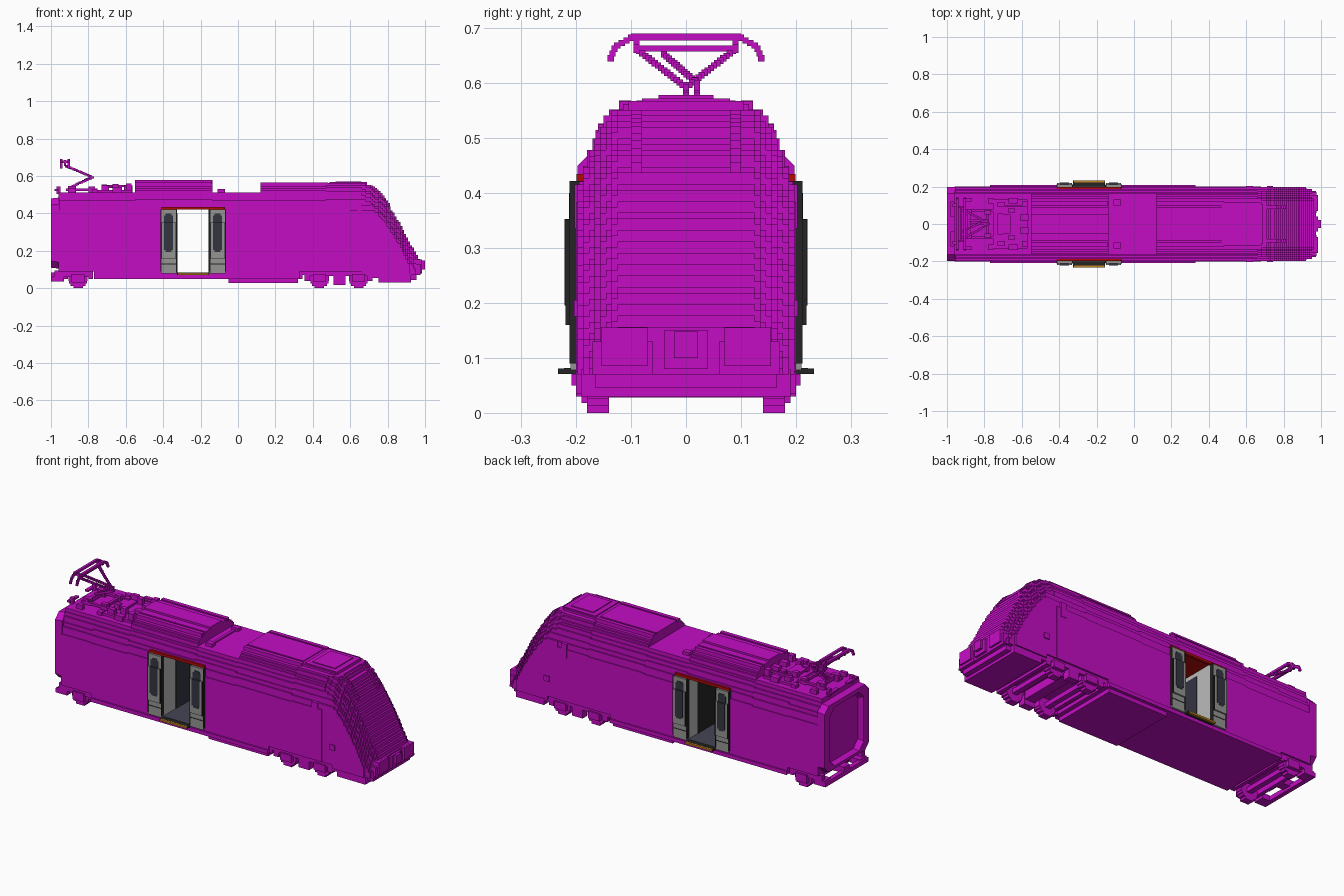
import bpy, bmesh, math
from mathutils import Vector

if "Cube" in bpy.data.objects:
    bpy.data.objects.remove(bpy.data.objects["Cube"])

V = 0.0104  # block size


def material(name, rgb):
    m = bpy.data.materials.new(name)
    m.use_nodes = True
    m.diffuse_color = (*rgb, 1)
    m.node_tree.nodes["Principled BSDF"].inputs["Base Color"].default_value = (*rgb, 1)
    return m


MAGENTA = material("magenta", (0.55, 0.004, 0.55))
GREY = material("door grey", (0.30, 0.30, 0.29))
LIGHT = material("light grey", (0.50, 0.50, 0.50))
BLACK = material("rubber black", (0.018, 0.018, 0.018))
GLASS = material("dark glass", (0.035, 0.035, 0.055))
FLOOR = material("floor blue grey", (0.06, 0.06, 0.09))
RED = material("ceiling red", (0.45, 0.003, 0.003))
ORANGE = material("step orange", (0.55, 0.24, 0.015))


def finish(name, bm, mat):
    bmesh.ops.recalc_face_normals(bm, faces=bm.faces[:])
    me = bpy.data.meshes.new(name)
    bm.to_mesh(me)
    bm.free()
    me.materials.append(mat)
    ob = bpy.data.objects.new(name, me)
    bpy.context.collection.objects.link(ob)
    return ob


def add_prism(bm, pts, a, b, axis="x"):
    """Extrude a closed outline, (y, z) along x or (x, z) along y."""
    put = (lambda p, t: (t, p[0], p[1])) if axis == "x" else (lambda p, t: (p[0], t, p[1]))
    lo = [bm.verts.new(put(p, a)) for p in pts]
    hi = [bm.verts.new(put(p, b)) for p in pts]
    bm.faces.new(lo)
    bm.faces.new(hi)
    for i in range(len(pts)):
        j = (i + 1) % len(pts)
        bm.faces.new((lo[i], lo[j], hi[j], hi[i]))


def add_box(bm, x0, x1, y0, y1, z0, z1):
    add_prism(bm, [(y0, z0), (y1, z0), (y1, z1), (y0, z1)], x0, x1)


def boxes(name, items, mat=MAGENTA, mirror=False):
    bm = bmesh.new()
    for x0, x1, y0, y1, z0, z1 in items:
        add_box(bm, x0, x1, y0, y1, z0, z1)
        if mirror:
            add_box(bm, x0, x1, -y1, -y0, z0, z1)
    return finish(name, bm, mat)


# Body cross-section: (top of band, half width)
SECTION = [(.072, .208), (.38, .2), (.42, .195), (.445, .187), (.475, .18), (.495, .17),
           (.51, .165), (.525, .16), (.54, .15), (.55, .14), (.559, .115), (.568, .09), (1, .05)]


def outline(z0, z1, limit=None):
    """Stepped symmetric outline between two heights."""
    rows = []
    n = max(1, round((z1 - z0) / V))
    for i in range(n):
        a, b = z0 + (z1 - z0) * i / n, z0 + (z1 - z0) * (i + 1) / n
        zm = (a + b) / 2
        hw = next(h for t, h in SECTION if zm < t)
        if limit:
            hw = round(min(hw, limit(zm)) / V) * V
        if rows and abs(rows[-1][2] - hw) < 1e-5:
            rows[-1][1] = b
        else:
            rows.append([a, b, hw])
    right = [(h, z) for a, b, h in rows for z in (a, b)]
    return right + [(-y, z) for y, z in reversed(right)]


def body(name, spans):
    bm = bmesh.new()
    for x0, x1, z0, z1 in spans:
        add_prism(bm, outline(z0, z1), x0, x1)
    return finish(name, bm, MAGENTA)


# Main shell, split around the through doorway
D0, D1 = -.33, -.15
body("rear_body", [(-.96, -.77, .09, .512), (-.77, -.55, .05, .512), (-.55, D0, .05, .578)])
body("door_sill", [(D0, D1, .05, .078)])
body("door_header", [(D0, D1, .432, .578)])
body("front_body", [(D1, -.137, .05, .578), (-.137, .12, .05, .512),
                    (.12, .33, .05, .566), (.33, .47, .09, .566), (.47, .66, .09, .562)])

# Stepped sloping nose
SLOPE = [(.66, .562), (.70, .552), (.75, .515), (.80, .45), (.85, .372),
         (.90, .282), (.94, .205), (.97, .15)]


def slope(x):
    for (xa, za), (xb, zb) in zip(SLOPE, SLOPE[1:]):
        if x <= xb:
            return za + (zb - za) * (x - xa) / (xb - xa)
    return SLOPE[-1][1]


bm = bmesh.new()
x = .66
while x < .965:
    top = round(slope(x + V / 2) / V) * V
    taper = .205 - max(0, x - .89) * .45
    z0 = .09 if x < .72 else .07
    add_prism(bm, outline(z0, top, lambda z: min(taper, .122 + (top - z) * .62)), x, x + V)
    x += V
finish("nose", bm, MAGENTA)

# Windscreen surround ledges on the nose and cab roof hood
boxes("cab_roof_hood", [(.49, .69, -.105, .105, .55, .567), (.52, .66, -.08, .08, .56, .572)])
boxes("windscreen_posts", [(x, x + .012, .08, .1, slope(x) - .03, slope(x) + .006)
                           for x in (.71, .72, .73, .74, .75, .76, .77, .78, .79, .80)], mirror=True)

# Nose front fittings
boxes("buffers", [(.94, .985, .07, .155, .085, .155), (.95, .975, .06, .17, .07, .13)], mirror=True)
boxes("front_coupler", [(.93, .985, -.04, .04, .08, .15), (.98, 1.0, -.022, .022, .10, .148)])
boxes("front_skirt", [(.75, .925, -.19, .19, .03, .08), (.72, .76, -.19, .19, .055, .09),
                      (.92, .955, -.165, .165, .045, .08)])

# Underfloor boxes
boxes("belly", [(-.05, .32, -.19, .19, .028, .055)])
boxes("belly_edge", [(.32, .345, -.19, .19, .05, .095), (.345, .36, -.19, .19, .07, .095)])

# Side hatches
boxes("side_hatches", [(.60, .635, .19, .203, .335, .415), (.71, .742, .19, .204, .175, .205)], mirror=True)


# Bogies
def wheel_outline(cx, cz, r):
    n = 8
    pts = []
    for i in range(n):
        a, b = -r + 2 * r * i / n, -r + 2 * r * (i + 1) / n
        w = math.sqrt(r * r - ((a + b) / 2) ** 2)
        pts += [(w, a), (w, b)]
    return [(cx + w, cz + z) for w, z in pts] + [(cx - w, cz + z) for w, z in reversed(pts)]


bm = bmesh.new()
for cx in (-.855, .435, .645):
    for s in (-1, 1):
        add_prism(bm, wheel_outline(cx, .052, .052), s * .14, s * .18, "y")
    add_box(bm, cx - .015, cx + .015, -.14, .14, .04, .065)
finish("wheelsets", bm, MAGENTA)
boxes("front_bogie_frame", [(.36, .72, .165, .19, .065, .095), (.40, .47, .17, .2, .035, .075),
                            (.61, .68, .17, .2, .035, .075), (.51, .575, .15, .19, .018, .07),
                            (.355, .385, .16, .19, .04, .07), (.69, .72, .16, .19, .04, .07)], mirror=True)
boxes("front_bogie_beams", [(.37, .39, -.17, .17, .05, .08), (.51, .57, -.15, .15, .045, .09),
                            (.70, .72, -.17, .17, .04, .075)])
boxes("rear_bogie_frame", [(-.98, -.78, .165, .19, .06, .095), (-.89, -.82, .17, .2, .03, .075),
                           (-.99, -.93, .13, .19, .035, .065), (-.80, -.775, .16, .19, .05, .09)], mirror=True)
boxes("rear_bogie_beams", [(-1.0, -.975, -.19, .19, .035, .06), (-.93, -.91, -.17, .17, .05, .08),
                           (-.80, -.78, -.17, .17, .05, .095), (-1.0, -.93, -.025, .025, .05, .085)])

# Gangway frame with a recessed octagonal opening at the rear
bm = bmesh.new()


def octagon(x, hw, z0, z1, c):
    half = [(hw - c, z0), (hw, z0 + c), (hw, z1 - c), (hw - c, z1)]
    return [bm.verts.new((x, y, z)) for y, z in half + [(-y, z) for y, z in reversed(half)]]


loops = [octagon(-.955, .197, .105, .485, .035), octagon(-1.0, .197, .11, .48, .035),
         octagon(-1.0, .15, .125, .455, .04), octagon(-.97, .14, .135, .445, .04)]
for la, lb in zip(loops, loops[1:]):
    for i in range(8):
        j = (i + 1) % 8
        bm.faces.new((la[i], la[j], lb[j], lb[i]))
bm.faces.new(loops[0])
bm.faces.new(loops[-1])
finish("gangway_frame", bm, MAGENTA)

# Roof ribs and small equipment
boxes("roof_ribs", [(-.55, -.14, .1, .122, .54, .568), (.12, .48, .1, .122, .54, .566)], mirror=True)
boxes("roof_flat_hatches", [(-.11, -.07, -.13, -.1, .505, .53), (-.11, -.07, .1, .13, .505, .53),
                            (-.1, -.085, -.1, .1, .505, .52)])
gear = [(-.97, -.95, .09, .11, .505, .545), (-.98, -.96, .04, .12, .52, .53),
        (-.91, -.865, .05, .075, .505, .548), (-.91, -.87, .12, .14, .505, .535),
        (-.80, -.765, .05, .075, .505, .545), (-.78, -.75, .11, .14, .505, .53),
        (-.73, -.70, .03, .055, .505, .555), (-.73, -.69, .09, .115, .505, .55),
        (-.67, -.64, .06, .085, .505, .558), (-.67, -.62, .11, .14, .505, .54),
        (-.61, -.565, .02, .05, .505, .55), (-.60, -.57, .09, .12, .505, .56)]
boxes("roof_insulators", gear, mirror=True)
boxes("roof_conduits", [(-.75, -.57, -.13, .13, .505, .525), (-.72, -.57, .09, .1, .54, .552),
                        (-.73, -.66, -.05, .05, .535, .547), (-.92, -.75, -.08, -.065, .52, .532),
                        (-.92, -.75, .065, .08, .52, .532), (-.89, -.875, -.08, .08, .52, .545),
                        (-.79, -.775, -.08, .08, .52, .535)])

# Pantograph built as stepped bars
bm = bmesh.new()


def bar(p, q):
    p, q = Vector(p), Vector(q)
    n = max(1, math.ceil(max(abs(c) for c in q - p) / V))
    for i in range(n + 1):
        c = p.lerp(q, i / n)
        h = V * .55
        add_box(bm, c.x - h, c.x + h, c.y - h, c.y + h, c.z - h, c.z + h)


KNEE = (-.775, 0, .592)
bar((-.885, 0, .545), KNEE)
bar((-.885, .02, .545), (-.79, .02, .592))
bar((-.79, .02, .60), (-.92, -.04, .652))
for s in (-1, 1):
    bar(KNEE, (-.925, s * .085, .658))
    bar((-.925, s * .09, .66), (-.925, s * .09, .68))
    for hx in (-.945, -.905):
        bar((hx, s * .1, .682), (hx, s * .125, .668))
        bar((hx, s * .13, .662), (hx, s * .137, .645))
    bar((-.945, s * .09, .676), (-.905, s * .09, .676))
finish("pantograph_arms", bm, MAGENTA)
boxes("pantograph_head", [(-.952, -.938, -.1, .1, .677, .69), (-.912, -.898, -.1, .1, .677, .69),
                          (-.931, -.919, -.09, .09, .657, .668)])

# Vestibule interior
boxes("vestibule_floor", [(D0, D1, -.2, .2, .076, .084)], FLOOR)
boxes("vestibule_ceiling", [(D0, D1, -.19, .19, .424, .434), (-.41, -.07, -.199, -.185, .42, .434),
                            (-.41, -.07, .185, .199, .42, .434)], RED)
boxes("vestibule_walls", [(D0 - .001, D0 + .004, -.19, .19, .08, .43),
                          (D1 - .004, D1 + .001, -.19, .19, .08, .43)], LIGHT)
boxes("vestibule_rear_door", [(D0 + .003, D0 + .007, -.09, .09, .085, .40)], GLASS)
boxes("vestibule_front_panel", [(D1 - .007, D1 - .003, -.12, .12, .085, .42)], BLACK)

# Open door leaves, one pair on each side
leaf, seal, window, trim = [], [], [], []
for x0, x1 in ((-.412, D0), (D1, -.068)):
    leaf += [(x0, x1, .19, .21, .078, .42), (x0 + .004, x1 - .004, .205, .2185, .16, .352)]
    seal += [(x, x + .005, .19, .2115, .09, .422) for x in (x0 - .003, x1 - .002)]
    seal += [(x, x + .004, .2, .219, .16, .352) for x in (x0 + .001, x1 - .005)]
    m = (x0 + x1) / 2
    window += [(m - .024, m + .024, .21, .221, .205, .353), (m - .024, m + .024, .2, .2125, .35, .39),
               (m - .016, m + .016, .21, .2205, .195, .206), (m - .016, m + .016, .2, .2125, .39, .40)]
    trim += [(x0 + .002, x1 - .002, .2, .2115, .128, .132)]
boxes("door_leaves", leaf, GREY, True)
boxes("door_seals", seal + trim, BLACK, True)
boxes("door_windows", window, GLASS, True)

# Fold-out steps
boxes("door_steps", [(-.325, -.155, .19, .222, .071, .082)], BLACK, True)
boxes("door_step_edges", [(-.322, -.158, .222, .233, .071, .081)], ORANGE, True)
boxes("door_step_ends", [(-.326, -.322, .2, .233, .071, .081), (-.158, -.154, .2, .233, .071, .081)], BLACK, True)
